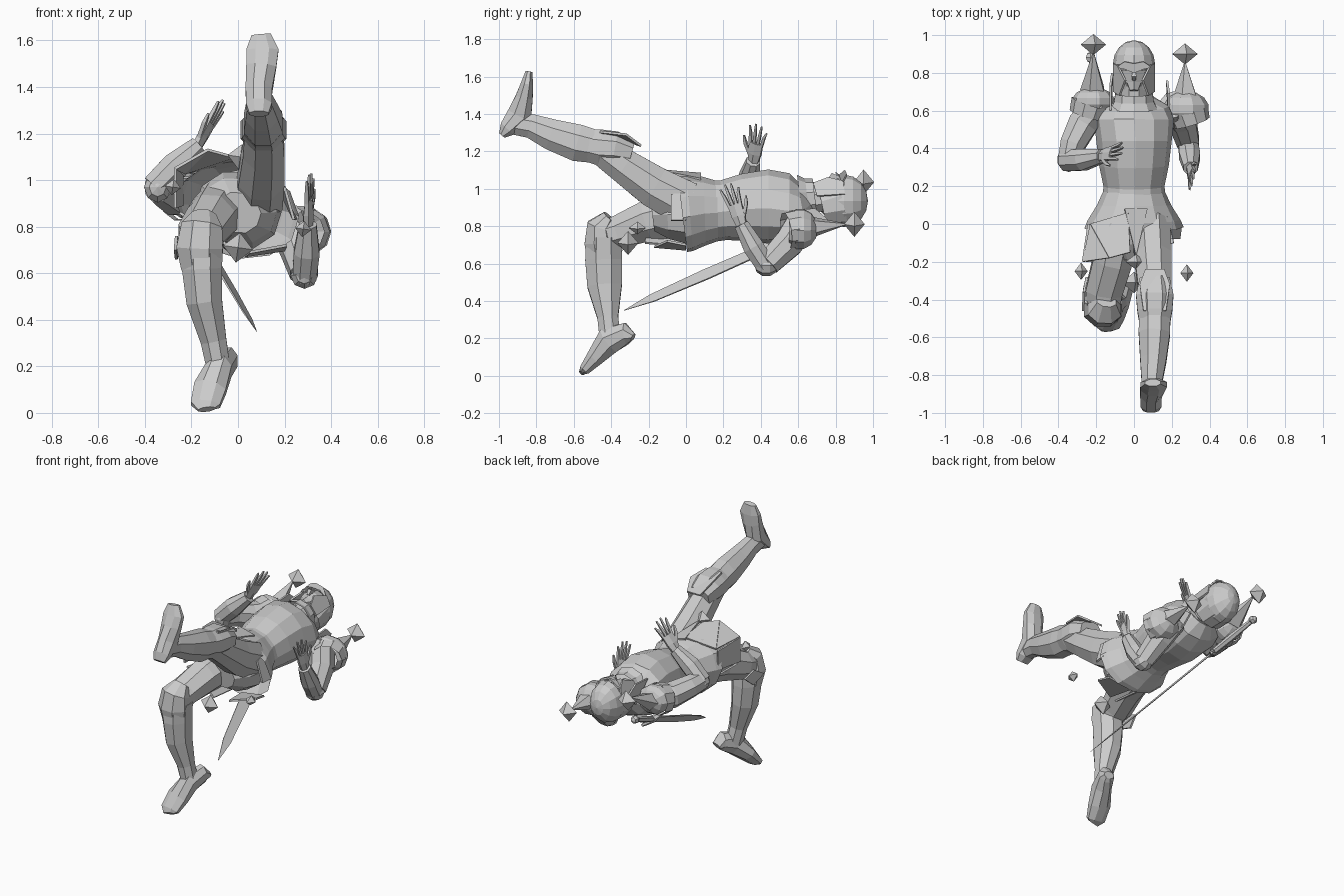
import bpy, bmesh, math
from mathutils import Vector, Matrix

steel = bpy.data.materials.new("light_grey")
steel.diffuse_color = (0.6, 0.6, 0.6, 1)


def finish(name, bm):
    bmesh.ops.recalc_face_normals(bm, faces=bm.faces)
    me = bpy.data.meshes.new(name)
    bm.to_mesh(me)
    bm.free()
    me.materials.append(steel)
    ob = bpy.data.objects.new(name, me)
    bpy.context.collection.objects.link(ob)
    return ob


def tube(name, rings, side=(1, 0, 0), n=8, caps=True):
    """Loft of ellipses (x, y, z, half width along side, half depth)."""
    bm = bmesh.new()
    c = [Vector(r[:3]) for r in rings]
    loops = []
    for i, r in enumerate(rings):
        t = (c[min(i + 1, len(c) - 1)] - c[max(i - 1, 0)]).normalized()
        u = Vector(side)
        u = (u - t * u.dot(t)).normalized()
        v = t.cross(u)
        angs = [(k + .5) * math.tau / n for k in range(n)]
        loops.append([bm.verts.new(c[i] + u * r[3] * math.cos(a) + v * r[4] * math.sin(a)) for a in angs])
    for a, b in zip(loops, loops[1:]):
        for k in range(n):
            bm.faces.new((a[k], a[(k + 1) % n], b[(k + 1) % n], b[k]))
    if caps:
        bm.faces.new(loops[0])
        bm.faces.new(loops[-1])
    return finish(name, bm)


def plate(name, pts, thick=.012):
    """Thin polygon plate."""
    bm = bmesh.new()
    bm.faces.new([bm.verts.new(p) for p in pts])
    ob = finish(name, bm)
    m = ob.modifiers.new("thickness", 'SOLIDIFY')
    m.thickness, m.offset = thick, 0
    return ob


def ball(name, loc, radii, rot=None, seg=10, rows=7, cut=None):
    """Faceted ellipsoid, poles along y; cut removes faces by their centre."""
    bm = bmesh.new()
    bmesh.ops.create_uvsphere(bm, u_segments=seg, v_segments=rows, radius=1)
    bm.transform(Matrix.Rotation(math.pi / 2, 4, 'X'))
    bm.transform(Matrix.Translation(loc) @ (rot or Matrix()) @ Matrix.Diagonal((*radii, 1)))
    if cut:
        bmesh.ops.delete(bm, geom=[f for f in bm.faces if cut(f.calc_center_median())], context='FACES')
    return finish(name, bm)


def diamond(name, loc, r, h, axis=(0, 1, 0)):
    p, a = Vector(loc), Vector(axis).normalized()
    tube(name, [(*(p + a * k * h), w, w) for k, w in ((-1, .001), (0, r), (1, .001))], (.8, 0, .6), 4)


def hand(name, wrist, direction, across, length, thumb):
    """Open hand: palm, four fingers fanned along 'across', and a thumb."""
    w, d, s = Vector(wrist), Vector(direction).normalized(), Vector(across)
    s = (s - d * s.dot(d)).normalized()
    at = lambda f, o: w + d * length * f + s * o
    tube(name + "_palm", [(*at(0, 0), .030, .024), (*at(.25, 0), .042, .022), (*at(.52, 0), .044, .015)], s, 6)
    for i in range(4):
        o = (i - 1.5) * .021
        tip = (.92, 1, .98, .85)[i]
        tube(f"{name}_finger_{i}", [(*at(.48, o), .011, .012), (*at(.75, o * 1.3), .010, .011),
                                    (*at(tip, o * 1.6), .006, .006)], s, 4)
    tube(name + "_thumb", [(*at(.15, thumb * .02), .013, .013), (*at(.45, thumb * .062), .012, .012),
                           (*at(.62, thumb * .075), .006, .006)], s, 4)


# Torso, rolled so the +x shoulder sits lower
roll = (.95, 0, -.3)
tube("cuirass", [(0, .13, .88, .168, .165), (0, .20, .885, .162, .16), (0, .31, .90, .185, .18),
                 (0, .44, .905, .20, .198), (0, .55, .90, .215, .18), (0, .62, .90, .19, .14),
                 (0, .665, .92, .10, .09)], roll, 12)
tube("neck", [(0, .62, .93, .075, .075), (0, .76, .95, .07, .07)], n=8)
tube("collar", [(0, .61, .94, .13, .135), (0, .65, .945, .11, .11), (0, .69, .95, .105, .105)], n=10, caps=False)

# Fauld skirt and pelvis, rolled like the torso
tube("skirt", [(0, .17, .88, .165, .16), (0, .10, .88, .198, .182), (0, .02, .875, .25, .205),
               (0, -.02, .87, .268, .205)], roll, 12, caps=False)
tube("pelvis", [(0, .14, .88, .15, .14), (0, 0, .87, .19, .17), (0, -.1, .87, .17, .14), (0, -.18, .86, .10, .09)],
     roll, 10)

# Hanging skirt plates with diamond weights
plate("front_flap_right", [(-.23, 0, 1.03), (-.03, .06, 1.08), (-.02, -.15, 1.10), (-.13, -.18, 1.13)])
plate("front_flap_right_outer", [(-.23, 0, 1.03), (-.13, -.18, 1.13), (-.27, -.2, 1.05)])
plate("front_flap_centre", [(-.05, .08, 1.08), (.07, .08, 1.05), (.01, -.17, 1.1)])
plate("side_flap_left", [(.17, .04, .98), (.25, 0, .83), (.24, -.08, .83), (.20, -.08, .97)])
plate("side_flap_right", [(-.24, 0, 1.02), (-.24, 0, .89), (-.27, -.2, .88), (-.27, -.2, 1.05)])
plate("back_flap_left", [(.03, 0, .675), (.20, 0, .70), (.21, -.1, .72), (.05, -.17, .69)])
plate("back_flap_right", [(-.03, 0, .69), (-.22, 0, .84), (-.25, -.2, .86), (-.03, -.22, .71)])
diamond("front_weight", (.01, -.2, 1.10), .055, .04)
diamond("back_weight", (.0, -.31, .71), .065, .055)
diamond("left_weight", (.28, -.26, .79), .035, .045)
diamond("right_weight", (-.28, -.25, .97), .035, .045)

# Bent standing leg
tube("right_thigh", [(-.08, -.02, .87, .12, .13), (-.115, -.2, .83, .112, .118), (-.16, -.36, .77, .105, .095),
                     (-.16, -.46, .74, .09, .09)])
tube("right_knee_cap", [(-.145, -.41, .85, .055, .04), (-.155, -.455, .80, .095, .08), (-.165, -.455, .71, .108, .095),
                        (-.16, -.445, .62, .09, .09)])
tube("right_shin", [(-.155, -.44, .74, .10, .10), (-.155, -.44, .62, .093, .107), (-.145, -.435, .48, .083, .10),
                    (-.105, -.418, .31, .060, .06), (-.085, -.405, .2, .055, .062)])
tube("right_foot", [(-.035, -.283, .205, .035, .022), (-.045, -.32, .225, .05, .062), (-.08, -.41, .19, .06, .078),
                    (-.12, -.48, .105, .076, .052), (-.14, -.54, .035, .068, .032), (-.135, -.56, .015, .04, .015)])
plate("right_knee_wing", [(-.27, -.46, .70), (-.265, -.36, .76), (-.25, -.28, .72), (-.265, -.35, .66)])

# Kicking leg
tube("left_thigh", [(.09, -.0, .92, .11, .13), (.10, -.17, 1.01, .107, .12), (.11, -.33, 1.12, .097, .10),
                    (.11, -.44, 1.2, .09, .09)])
tube("left_knee_cap", [(.11, -.29, 1.19, .085, .075), (.11, -.38, 1.215, .107, .10), (.11, -.46, 1.22, .10, .105),
                       (.11, -.54, 1.235, .085, .09)])
plate("left_knee_flange", [(.05, -.46, 1.305), (.03, -.32, 1.29), (.06, -.24, 1.23), (.16, -.24, 1.23),
                           (.19, -.32, 1.29), (.17, -.46, 1.305)])
tube("left_shin", [(.11, -.44, 1.215, .09, .09), (.108, -.58, 1.245, .09, .107), (.102, -.72, 1.29, .075, .09),
                   (.095, -.83, 1.335, .06, .07), (.09, -.92, 1.35, .055, .065)])
tube("left_foot", [(.09, -.985, 1.285, .045, .02), (.09, -.955, 1.32, .06, .05), (.09, -.89, 1.39, .062, .074),
                   (.10, -.865, 1.49, .07, .05), (.105, -.85, 1.56, .075, .036), (.10, -.84, 1.625, .045, .02)])

# Arms and hands
tube("right_upper_arm", [(-.19, .64, .93, .075, .085), (-.27, .53, .93, .085, .085), (-.325, .42, .96, .072, .075),
                         (-.345, .34, .97, .062, .068)])
ball("right_elbow", (-.345, .34, .97), (.062, .065, .07), seg=8, rows=5)
tube("right_forearm", [(-.36, .335, .97, .06, .06), (-.27, .34, 1.06, .062, .065), (-.17, .36, 1.15, .040, .042)], (0, 1, 0))
hand("right_hand", (-.18, .36, 1.14), (.12, .03, .20), (.35, 1, -.25), .235, -1)
tube("left_upper_arm", [(.20, .63, .83, .08, .09), (.255, .55, .71, .08, .085), (.285, .44, .60, .065, .07)])
ball("left_elbow", (.285, .43, .59), (.062, .065, .06), seg=8, rows=5)
tube("left_forearm", [(.285, .43, .58, .055, .055), (.295, .36, .69, .06, .06), (.30, .295, .81, .04, .042)])
hand("left_hand", (.30, .30, .80), (.01, -.075, .22), (.3, 1, .3), .24, 1)

# Pauldrons with flange, spike and floating diamond
for tag, s, c, r, tip in (
        ("right", -1, Vector((-.215, .65, .93)), (.115, .075, .10), Vector((-.215, .95, 1.035))),
        ("left", 1, Vector((.275, .61, .785)), (.125, .095, .11), Vector((.27, .90, .81)))):
    tilt = Matrix.Rotation(.35, 4, 'Y')
    ball(tag + "_pauldron", c, r, tilt, cut=lambda p, c=c: p.y < c.y - .055)
    tube(tag + "_pauldron_rim", [(*(c + Vector((s * .01, -.01, 0))), .11, .105),
                                 (*(c + Vector((s * .03, -.075, -.01))), .10, .10)], roll, 10, caps=False)
    base = c + Vector((0, .06, .01))
    tube(tag + "_spike", [(*base, .07, .06), (*(tip - Vector((0, .05, 0))), .006, .006)], n=5)
    diamond(tag + "_diamond", tip, .068, .055)
    inner = c + Vector((-s * .09, 0, .05))
    plate(tag + "_flange", [inner + Vector(q) for q in ((0, -.05, .05), (0, .08, .06), (-s * .01, .15, 0), (0, .08, -.08))])

# Head and open-faced helmet
ball("face", (0, .81, .945), (.082, .115, .115), seg=8, rows=6)
ball("helmet", (0, .845, .935), (.112, .128, .14), seg=12, rows=8,
     cut=lambda p: p.y < .84 and p.z > .97 and abs(p.x) < .075)
tube("neck_guard", [(0, .84, .925, .112, .13), (0, .73, .90, .11, .105)], n=10, caps=False)
plate("brow", [(-.095, .83, 1.02), (-.05, .86, 1.075), (0, .85, 1.095), (.05, .86, 1.075), (.095, .83, 1.02),
               (.05, .82, 1.07), (0, .80, 1.085), (-.05, .82, 1.07)])
for s in (-1, 1):
    plate("cheek_guard", [(s * .105, .85, .97), (s * .085, .84, 1.04), (s * .045, .76, 1.06),
                          (s * .075, .68, 1.03), (s * .105, .70, .96)])
tube("nose", [(0, .83, 1.05, .010, .015), (0, .78, 1.07, .018, .02), (0, .765, 1.05, .012, .01)], n=4)
tube("chin", [(0, .75, 1.0, .045, .045), (0, .705, 1.01, .025, .03)], n=6)

# Sword slung behind the back: blade, guard, grip and pommel
tip, end = Vector((.08, -.33, .35)), Vector((-.24, .92, .90))
edge = (.6, .6, -.5)
sword = lambda f: tip.lerp(end, f)
tube("sword_blade", [(*sword(0), .002, .001), (*sword(.12), .04, .004), (*sword(.35), .052, .006),
                     (*sword(.72), .04, .007)], edge, 4)
guard, e = sword(.73), Vector(edge).normalized()
tube("sword_guard", [(*(guard + e * k * .08), w, w) for k, w in ((-1, .008), (-.6, .016), (0, .024), (.6, .016), (1, .008))],
     (0, 1, 0), 6)
tube("sword_grip", [(*sword(.72), .018, .018), (*sword(.84), .022, .022), (*sword(.96), .016, .016)], n=6)
ball("sword_pommel", sword(.97), (.028, .03, .028), seg=6, rows=4)
